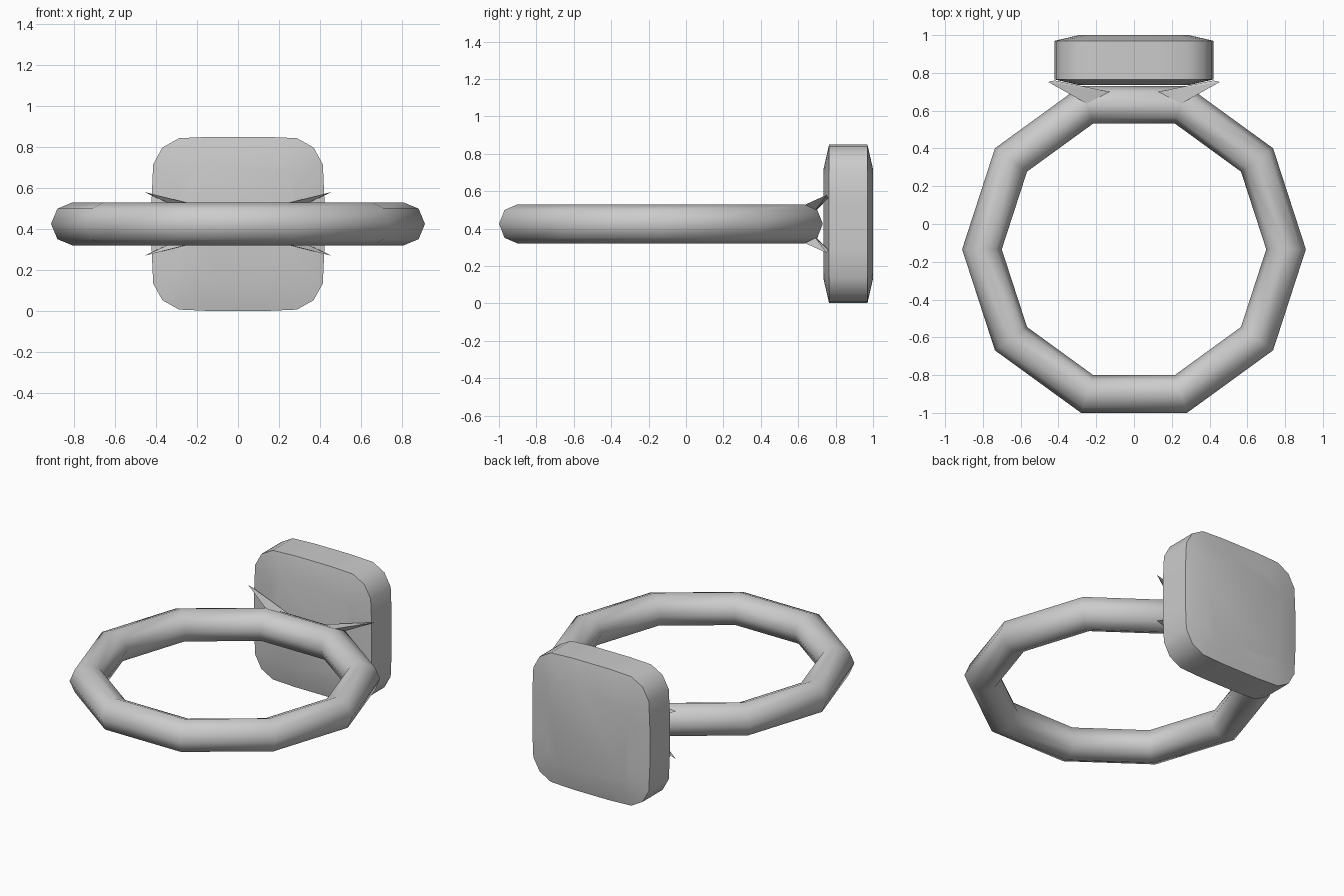
import bpy, bmesh, math
from mathutils import Vector

if "Cube" in bpy.data.objects:
    bpy.data.objects.remove(bpy.data.objects["Cube"])

ZC = 0.425  # height of the ring's middle plane


def finish(name, bm, smooth):
    bmesh.ops.recalc_face_normals(bm, faces=bm.faces)
    me = bpy.data.meshes.new(name)
    bm.to_mesh(me)
    bm.free()
    for p in me.polygons:
        p.use_smooth = smooth
    ob = bpy.data.objects.new(name, me)
    bpy.context.collection.objects.link(ob)
    return ob


# Band: ten-sided torus with an octagonal section
bpy.ops.mesh.primitive_torus_add(
    major_segments=10, minor_segments=8, major_radius=0.805,
    minor_radius=0.105, location=(0, -0.134, ZC))
band = bpy.context.object
band.name = "ring_band"
bpy.ops.object.shade_smooth()

# Stone: rounded-square outline lofted front to back
quarter = [(0.42, -0.13), (0.42, 0.13), (0.413, 0.287), (0.368, 0.368), (0.287, 0.413)]
outline = []
for k in range(4):
    c, s = round(math.cos(k * math.pi / 2)), round(math.sin(k * math.pi / 2))
    outline += [(x * c - z * s, x * s + z * c) for x, z in quarter]

bm = bmesh.new()
rings = []
for y, f in [(0.735, 0.69), (0.765, 1), (0.97, 1), (1.0, 0.69)]:
    rings.append([bm.verts.new((x * f, y, ZC + z * f * 1.01)) for x, z in outline])
n = len(outline)
for a, b in zip(rings, rings[1:]):
    for i in range(n):
        j = (i + 1) % n
        bm.faces.new((a[i], a[j], b[j], b[i]))
bm.faces.new(rings[0])
bm.faces.new(rings[-1])
stone = finish("stone", bm, True)
bpy.context.view_layer.objects.active = stone
bpy.ops.object.select_all(action='DESELECT')
stone.select_set(True)
bpy.ops.object.shade_smooth_by_angle(angle=math.radians(50))

# Prongs: thin spikes drawn out of the band, mirrored to all four corners
prong = [(0.25, 0.637, 0.103), (0.13, 0.70, 0.075), (0.275, 0.69, 0.072),
         (0.455, 0.752, 0.155), (0.42, 0.76, 0.138)]
for sx, side in ((1, "right"), (-1, "left")):
    for sz, level in ((1, "upper"), (-1, "lower")):
        bm = bmesh.new()
        for x, y, z in prong:
            bm.verts.new(Vector((sx * x, y, ZC + sz * z)))
        bmesh.ops.convex_hull(bm, input=bm.verts)
        finish(f"prong_{level}_{side}", bm, False)
